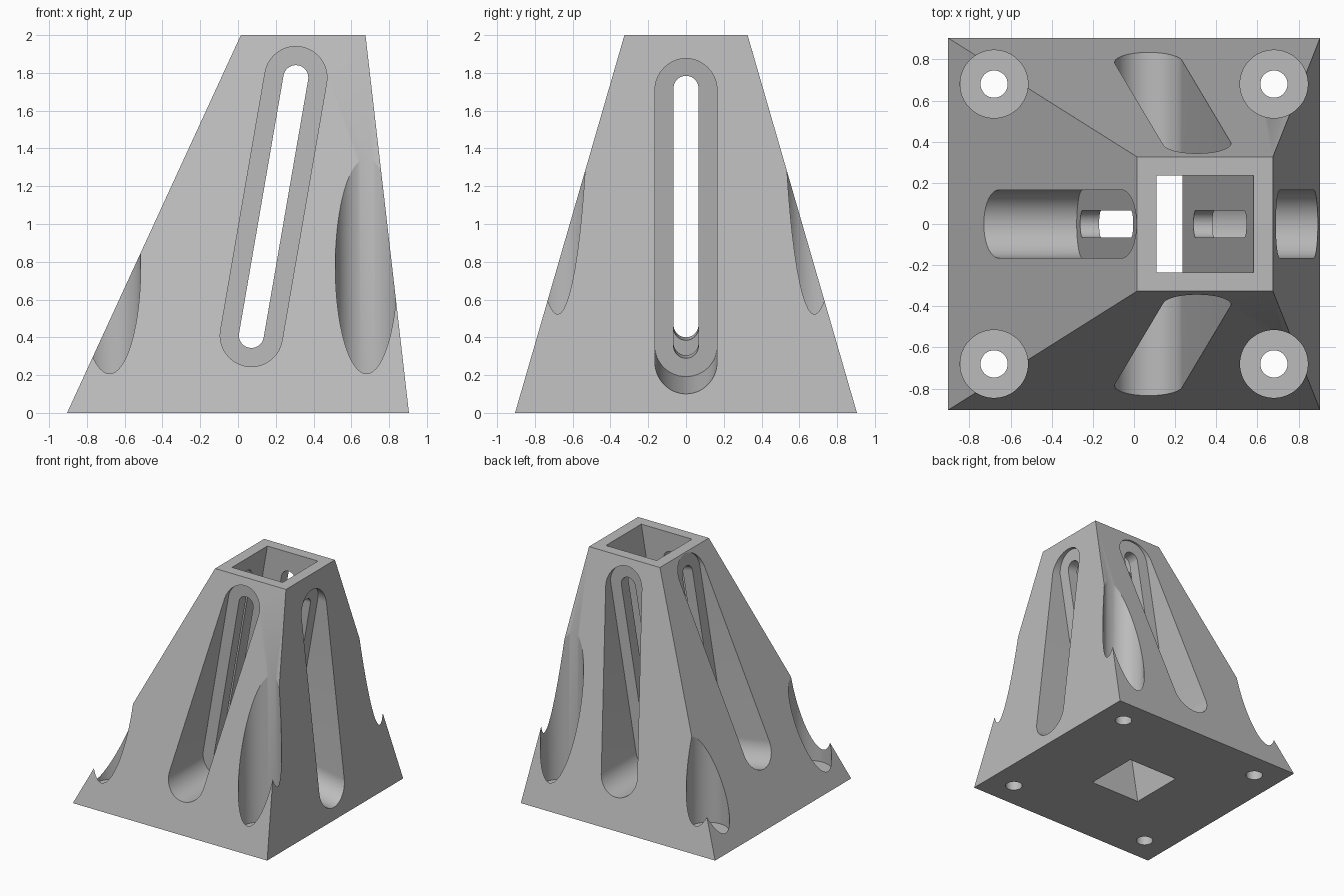
import bpy, bmesh
from math import sin, cos, pi, atan, radians
from mathutils import Matrix, Vector

cube = bpy.data.objects.get("Cube")
if cube:
    bpy.data.objects.remove(cube, do_unlink=True)

LEAN = 0.1725                 # sideways drift of the bore per unit height
TILT = Matrix.Rotation(atan(LEAN), 4, 'Y')
BASE = 0.905                  # half width of the foot
BOLT = 0.68                   # bolt spacing from the centre

grey = bpy.data.materials.new("light_grey")
grey.use_nodes = True
grey.diffuse_color = (0.5, 0.5, 0.5, 1)
grey.node_tree.nodes["Principled BSDF"].inputs["Base Color"].default_value = grey.diffuse_color


def loft(name, lower, upper):
    """Closed solid between two matching loops of points."""
    bm = bmesh.new()
    a = [bm.verts.new(p) for p in lower]
    b = [bm.verts.new(p) for p in upper]
    n = len(a)
    bm.faces.new(a[::-1])
    bm.faces.new(b)
    for i in range(n):
        j = (i + 1) % n
        bm.faces.new((a[i], a[j], b[j], b[i]))
    bmesh.ops.recalc_face_normals(bm, faces=bm.faces)
    mesh = bpy.data.meshes.new(name)
    bm.to_mesh(mesh)
    bm.free()
    mesh.materials.append(grey)
    obj = bpy.data.objects.new(name, mesh)
    bpy.context.collection.objects.link(obj)
    return obj


def rect(cx, hx, hy, z):
    return [(cx + sx * hx, sy * hy, z) for sx, sy in ((-1, -1), (1, -1), (1, 1), (-1, 1))]


def slot(name, radius, start, end, turn):
    """Long rounded slot following the leaning bore, cut outward in one direction."""
    low, high, steps = 0.416, 1.801, 32
    outline = []
    for centre, first in ((high, 0), (low, pi)):
        for i in range(steps + 1):
            t = first + pi * i / steps
            outline.append((radius * cos(t), centre + radius * sin(t)))
    m = TILT @ Matrix.Rotation(turn, 4, 'Z')
    return loft(name, *[[m @ Vector((d, s, w)) for s, w in outline] for d in (start, end)])


def cylinder(name, x, y, radius, z0, z1):
    ring = [(x + radius * cos(2 * pi * i / 64), y + radius * sin(2 * pi * i / 64)) for i in range(64)]
    return loft(name, *[[(px, py, z) for px, py in ring] for z in (z0, z1)])


# Leaning pyramid body
body = loft("leaning_pedestal", rect(0, BASE, BASE, 0), rect(0.345, 0.33, 0.326, 2))

# Square bore through the full height
cutters = [loft("bore_cutter", rect(-0.2 * LEAN, 0.236, 0.235, -0.2),
                rect(2.2 * LEAN, 0.236, 0.235, 2.2))]

# Wide pocket and narrow window on each side
for k in range(4):
    depth = 0.326 if k % 2 == 0 else 0.33
    cutters.append(slot("pocket_cutter", 0.165, depth, 1.5, k * pi / 2))
    cutters.append(slot("window_cutter", 0.066, 0.1, 1.4, k * pi / 2))

# Bolt holes with deep counterbores at the corners
for x in (-BOLT, BOLT):
    for y in (-BOLT, BOLT):
        cutters.append(cylinder("counterbore_cutter", x, y, 0.165, 0.1, 2.3))
        cutters.append(cylinder("bolt_hole_cutter", x, y, 0.066, -0.2, 0.3))

# Apply the cuts one by one
bpy.context.view_layer.objects.active = body
for cutter in cutters:
    mod = body.modifiers.new("cut", 'BOOLEAN')
    mod.operation = 'DIFFERENCE'
    mod.solver = 'EXACT'
    mod.object = cutter
    bpy.ops.object.modifier_apply(modifier=mod.name)
    bpy.data.objects.remove(cutter, do_unlink=True)

# Smooth the curved walls, keep edges crisp
bpy.ops.object.select_all(action='DESELECT')
body.select_set(True)
bpy.ops.object.shade_smooth_by_angle(angle=radians(20))
